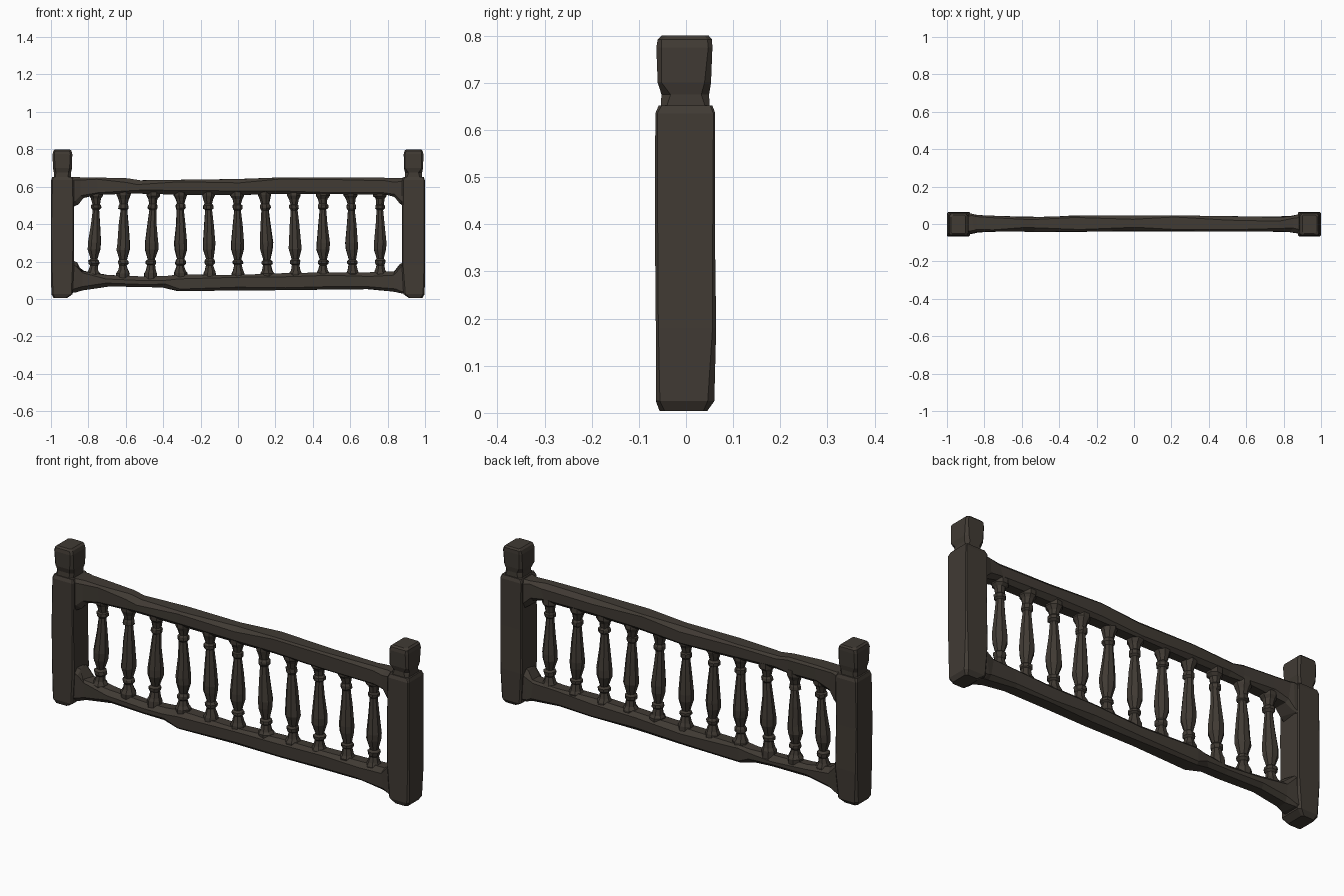
import bpy, bmesh, math, random
from mathutils import Vector

random.seed(4)
wood = bpy.data.materials.new("dark_wood")
wood.diffuse_color = (0.052, 0.043, 0.034, 1)


def loft(name, rings):
    """Skin a closed, flat-shaded solid through rings of equal point count."""
    bm = bmesh.new()
    loops = [[bm.verts.new(p) for p in r] for r in rings]
    n = len(loops[0])
    for a, b in zip(loops, loops[1:]):
        for i in range(n):
            j = (i + 1) % n
            bm.faces.new((a[i], a[j], b[j], b[i]))
    bm.faces.new(loops[0])
    bm.faces.new(loops[-1])
    bmesh.ops.recalc_face_normals(bm, faces=bm.faces)
    me = bpy.data.meshes.new(name)
    bm.to_mesh(me)
    bm.free()
    me.materials.append(wood)
    ob = bpy.data.objects.new(name, me)
    bpy.context.collection.objects.link(ob)
    return ob


def cut_rect(a0, a1, b0, b1, c, wobble=0.0):
    """Rectangle with corners cut by about c, as eight (a, b) points."""
    pts = []
    for a, sa, b, sb, flip in ((a0, 1, b0, 1, 0), (a1, -1, b0, 1, 1),
                               (a1, -1, b1, -1, 0), (a0, 1, b1, -1, 1)):
        k = c * (1 + random.uniform(-wobble, wobble))
        pair = [(a, b + sb * k), (a + sa * k, b)]
        pts += pair[::-1] if flip else pair
    return pts


def post(name, side, rows):
    # rows: z, outer x, inner x, y min, y max, corner cut
    rings = []
    for z, xo, xi, y0, y1, c in rows:
        rings.append([(side * x, y, z) for x, y in cut_rect(xi, xo, y0, y1, c, 0.4)])
    return loft(name, rings)


def rail(name, rows):
    # rows: x, y min, y max, z min, z max
    rings = []
    for x, y0, y1, z0, z1 in rows:
        rings.append([(x + random.uniform(-.012, .012), y, z)
                      for y, z in cut_rect(y0, y1, z0, z1, 0.016, 0.5)])
    return loft(name, rings)


# Posts with worn feet and square finials
for label, side in (("left", -1), ("right", 1)):
    foot = post(label + "_post", side, [
        (0.004, 0.985, 0.915, -0.056, 0.045, 0.010),
        (0.025, 0.998, 0.885, -0.064, 0.060, 0.010),
        (0.180, 1.000, 0.876, -0.064, 0.064, 0.007),
        (0.400, 1.000, 0.878, -0.066, 0.061, 0.005),
        (0.635, 0.999, 0.877, -0.065, 0.062, 0.006),
        (0.652, 0.993, 0.885, -0.058, 0.056, 0.006)])
    post(label + "_finial", side, [
        (0.645, 0.985, 0.893, -0.054, 0.050, 0.012),
        (0.675, 0.984, 0.893, -0.052, 0.049, 0.014),
        (0.700, 0.990, 0.887, -0.060, 0.053, 0.010),
        (0.775, 0.991, 0.886, -0.063, 0.056, 0.008),
        (0.792, 0.987, 0.891, -0.060, 0.055, 0.010),
        (0.800, 0.978, 0.900, -0.052, 0.048, 0.010)])

# Uneven hand-hewn rails, flaring into the posts
rail("top_rail", [
    (-0.900, -0.055, 0.058, 0.480, 0.652), (-0.865, -0.050, 0.054, 0.505, 0.652),
    (-0.835, -0.043, 0.048, 0.540, 0.650), (-0.760, -0.040, 0.044, 0.556, 0.649),
    (-0.600, -0.041, 0.037, 0.562, 0.645), (-0.530, -0.043, 0.036, 0.563, 0.634),
    (-0.300, -0.040, 0.044, 0.557, 0.637), (0.000, -0.038, 0.046, 0.555, 0.641),
    (0.220, -0.038, 0.046, 0.562, 0.649), (0.500, -0.040, 0.042, 0.560, 0.648),
    (0.780, -0.040, 0.037, 0.558, 0.648), (0.845, -0.043, 0.042, 0.545, 0.646),
    (0.875, -0.050, 0.050, 0.510, 0.648), (0.900, -0.054, 0.054, 0.490, 0.648)])
rail("bottom_rail", [
    (-0.910, -0.058, 0.055, 0.028, 0.215), (-0.870, -0.052, 0.052, 0.035, 0.195),
    (-0.835, -0.045, 0.047, 0.045, 0.150), (-0.700, -0.040, 0.042, 0.066, 0.128),
    (-0.500, -0.042, 0.038, 0.064, 0.120), (-0.390, -0.042, 0.042, 0.060, 0.122),
    (-0.320, -0.042, 0.046, 0.043, 0.130), (0.000, -0.039, 0.046, 0.044, 0.128),
    (0.250, -0.039, 0.045, 0.047, 0.138), (0.500, -0.041, 0.042, 0.050, 0.142),
    (0.700, -0.040, 0.040, 0.052, 0.142), (0.830, -0.044, 0.042, 0.038, 0.148),
    (0.870, -0.050, 0.048, 0.030, 0.185), (0.910, -0.056, 0.052, 0.022, 0.215)])

# Carved balusters: (height, half width)
PROFILE = [(0.100, .036), (0.138, .036), (0.152, .028), (0.180, .021), (0.188, .029),
           (0.204, .029), (0.212, .020), (0.265, .035), (0.300, .035), (0.400, .026),
           (0.475, .019), (0.484, .028), (0.500, .028), (0.508, .021), (0.535, .027),
           (0.552, .037), (0.590, .037)]
SIDES = 8
for k in range(11):
    cx = -0.765 + 0.1525 * k
    lean = random.uniform(-.008, .008)
    turn = math.pi / SIDES + random.uniform(-.2, .2)
    rings = []
    for z, r in PROFILE:
        mid = cx + lean * (z - 0.345) / 0.2 + random.uniform(-.002, .002)
        rr = r * random.uniform(0.96, 1.08)
        dz = random.uniform(-.003, .003)
        rings.append([Vector((mid + rr * math.cos(turn + math.tau * i / SIDES),
                              0.002 + rr * math.sin(turn + math.tau * i / SIDES), z + dz))
                      for i in range(SIDES)])
    loft("baluster_%02d" % (k + 1), rings)
